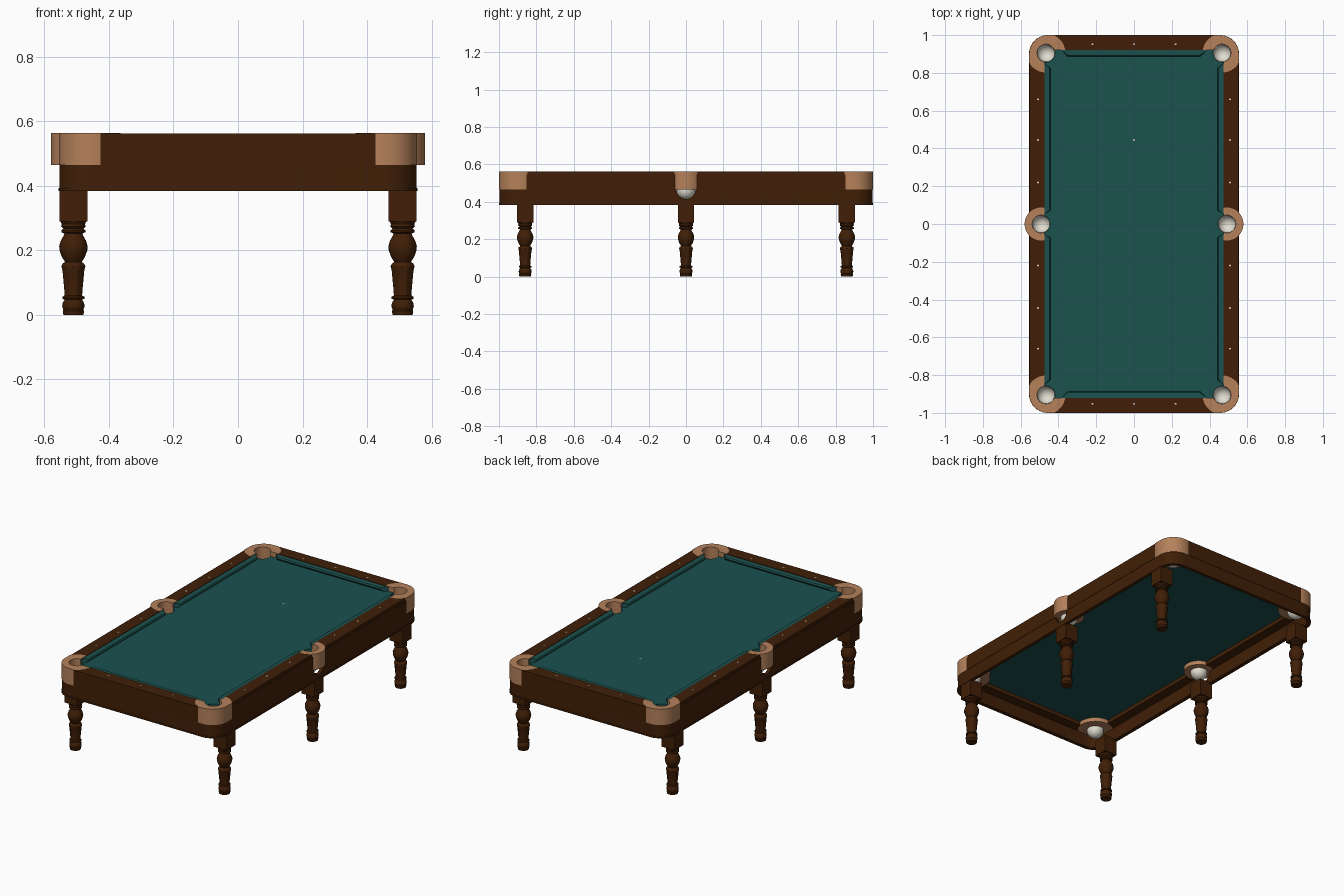
import bpy, bmesh, math
from mathutils import Matrix, Vector

cube = bpy.data.objects.get("Cube")
if cube:
    bpy.data.objects.remove(cube, do_unlink=True)


def material(name, rgb):
    m = bpy.data.materials.new(name)
    m.use_nodes = True
    m.diffuse_color = (*rgb, 1)
    m.node_tree.nodes["Principled BSDF"].inputs["Base Color"].default_value = (*rgb, 1)
    return m


WOOD = material("dark_wood", (0.052, 0.0135, 0.002))
TAN = material("tan_leather", (0.46, 0.22, 0.105))
CLOTH = material("green_cloth", (0.011, 0.083, 0.078))
IVORY = material("ivory", (0.75, 0.72, 0.63))

TOP, RAIL_LOW, APRON_LOW = 0.562, 0.465, 0.385
BED, BED_LOW = 0.533, 0.49
HALF_X, HALF_Y = 0.555, 1.0          # outer frame
OPEN_X, OPEN_Y = 0.475, 0.92         # opening inside the rails
HOLE = 0.047
CORNERS = [(sx * 0.466, sy * 0.905) for sx in (-1, 1) for sy in (-1, 1)]
SIDES = [(-0.492, 0), (0.492, 0)]


def finish(name, bm, mat, smooth=True):
    bmesh.ops.recalc_face_normals(bm, faces=bm.faces)
    me = bpy.data.meshes.new(name)
    bm.to_mesh(me)
    bm.free()
    me.materials.append(mat)
    ob = bpy.data.objects.new(name, me)
    bpy.context.collection.objects.link(ob)
    if smooth:
        shade(ob)
    return ob


def shade(ob):
    bpy.ops.object.select_all(action='DESELECT')
    ob.select_set(True)
    bpy.context.view_layer.objects.active = ob
    bpy.ops.object.shade_smooth_by_angle(angle=math.radians(35))


def prism(name, outline, z0, z1, mat):
    bm = bmesh.new()
    face = bm.faces.new([bm.verts.new((x, y, z0)) for x, y in outline])
    up = bmesh.ops.extrude_face_region(bm, geom=[face])["geom"]
    for v in up:
        if isinstance(v, bmesh.types.BMVert):
            v.co.z = z1
    return finish(name, bm, mat, False)


def rounded(hx, hy, r, steps=10):
    pts = []
    for k, (sx, sy) in enumerate([(1, 1), (-1, 1), (-1, -1), (1, -1)]):
        for i in range(steps + 1):
            a = math.pi / 2 * (k + i / steps)
            pts.append((sx * (hx - r) + r * math.cos(a), sy * (hy - r) + r * math.sin(a)))
    return pts


def rect(hx, hy, cx=0, cy=0):
    return [(cx + hx, cy + hy), (cx - hx, cy + hy), (cx - hx, cy - hy), (cx + hx, cy - hy)]


def circle(c, r, n=48):
    return [(c[0] + r * math.cos(math.tau * i / n), c[1] + r * math.sin(math.tau * i / n))
            for i in range(n)]


def boolean(ob, cutter, op='DIFFERENCE'):
    mod = ob.modifiers.new("cut", 'BOOLEAN')
    mod.operation, mod.solver, mod.object = op, 'EXACT', cutter
    deps = bpy.context.evaluated_depsgraph_get()
    me = bpy.data.meshes.new_from_object(ob.evaluated_get(deps))
    ob.modifiers.clear()
    ob.data = me
    bpy.data.objects.remove(cutter, do_unlink=True)


def frame(name, hx, hy, r, inner, z0, z1):
    ob = prism(name, rounded(hx, hy, r), z0, z1, WOOD)
    boolean(ob, prism("cutter", inner, z0 - 0.1, z1 + 0.1, WOOD))
    return ob


def lathe(name, profile, mat, loc, n=24, flutes=()):
    bm = bmesh.new()
    rings = []
    for k, (r, z) in enumerate(profile):
        ring = []
        for i in range(n):
            rr = r * (0.84 if k in flutes and i % 3 == 0 else 1)
            a = math.tau * i / n
            ring.append(bm.verts.new((rr * math.cos(a), rr * math.sin(a), z)))
        rings.append(ring)
    for a, b in zip(rings, rings[1:]):
        for i in range(n):
            j = (i + 1) % n
            bm.faces.new((a[i], a[j], b[j], b[i]))
    bm.faces.new(rings[0])
    bm.faces.new(rings[-1])
    bmesh.ops.translate(bm, verts=bm.verts, vec=Vector((*loc, 0)))
    return finish(name, bm, mat)


# Top rails, with room left for the castings and a shallow rebate along the long sides
rails = frame("top_rails", HALF_X, HALF_Y, 0.1, rect(OPEN_X, OPEN_Y), RAIL_LOW, TOP)
for c, r in [(c, 0.103) for c in CORNERS] + [(c, 0.087) for c in SIDES]:
    boolean(rails, prism("cutter", circle(c, r), 0.3, 0.7, WOOD))
for s in (-1, 1):
    boolean(rails, prism("cutter", rect(0.05, 0.95, s * 0.602), 0.546, 0.7, WOOD))
shade(rails)


# Leather castings: full collars under the bed, open to the table above it
def open_casting(cap, c):
    boolean(cap, prism("cutter", rect(OPEN_X, OPEN_Y), BED_LOW + 0.005, 0.7, TAN))
    boolean(cap, prism("cutter", circle(c, HOLE), 0.3, 0.7, TAN))
    shade(cap)


for i, c in enumerate(CORNERS):
    cap = prism(f"corner_casting_{i}", rounded(HALF_X, HALF_Y, 0.1), RAIL_LOW, TOP + 0.001, TAN)
    boolean(cap, prism("cutter", circle(c, 0.103), 0.3, 0.7, TAN), 'INTERSECT')
    open_casting(cap, c)
for i, c in enumerate(SIDES):
    open_casting(prism(f"side_casting_{i}", circle(c, 0.087), RAIL_LOW, TOP + 0.001, TAN), c)

# Apron with arched notches under the side pockets, and a bead along its foot
apron = frame("apron", HALF_X - 0.002, HALF_Y - 0.002, 0.1, rounded(0.533, 0.978, 0.08),
              APRON_LOW, RAIL_LOW)
notch = prism("cutter", circle((0, 0), 0.05, 32), -1, 1, WOOD)
notch.data.transform(Matrix.Translation((0, 0, RAIL_LOW)) @ Matrix.Rotation(math.pi / 2, 4, 'Y'))
boolean(apron, notch)
shade(apron)
shade(frame("apron_bead", HALF_X + 0.001, HALF_Y, 0.1, rounded(0.535, 0.98, 0.08),
            APRON_LOW - 0.002, APRON_LOW + 0.008))

# Cloth bed
bed = prism("cloth_bed", rect(OPEN_X + 0.002, OPEN_Y + 0.002), BED_LOW, BED, CLOTH)
for c in CORNERS + SIDES:
    boolean(bed, prism("cutter", circle(c, HOLE), 0.3, 0.7, CLOTH))


# Cushions: undercut noses with angled ends
def cushion(name, start, end, ends_back, ends_nose, swap, sign):
    bm = bmesh.new()
    section = [(start, TOP - 0.003, 0), (end + 0.005, TOP - 0.005, 1), (end, TOP - 0.013, 1),
               (start - 0.016, BED - 0.002, 0.5), (start, BED - 0.002, 0)]
    loops = []
    for k in (0, 1):
        loop = []
        for d, z, t in section:
            along = ends_back[k] + (ends_nose[k] - ends_back[k]) * t
            loop.append(bm.verts.new((along, sign * d, z) if swap else (sign * d, along, z)))
        loops.append(loop)
        bm.faces.new(loop)
    for i in range(5):
        j = (i + 1) % 5
        bm.faces.new((loops[0][i], loops[0][j], loops[1][j], loops[1][i]))
    finish(name, bm, CLOTH, False)


for s in (-1, 1):
    cushion(f"end_cushion_{s}", OPEN_Y, 0.887, (-0.385, 0.385), (-0.35, 0.35), True, s)
    for t in (-1, 1):
        cushion(f"side_cushion_{s}_{t}", OPEN_X, 0.442,
                (t * 0.053, t * 0.85), (t * 0.072, t * 0.825), False, s)

# Pocket cups: straight collar over a rounded bottom
arc = [math.pi / 2 * i / 10 for i in range(11)]
outer = [(max(0.049 * math.sin(a), 0.001), 0.461 - 0.049 * math.cos(a)) for a in arc]
inner = [(max(0.046 * math.sin(a), 0.001), 0.461 - 0.046 * math.cos(a)) for a in reversed(arc)]
collar = [(0.049, 0.467), (0.046, 0.467)]
for i, c in enumerate(CORNERS + SIDES):
    lathe(f"pocket_cup_{i}", outer + collar + inner, IVORY, c, 32)

# Turned legs with fluted shafts under square blocks
LEG = [(0.031, 0), (0.033, 0.012), (0.031, 0.016), (0.035, 0.027), (0.033, 0.037), (0.027, 0.047),
       (0.034, 0.05), (0.034, 0.056), (0.027, 0.06), (0.029, 0.075), (0.035, 0.138),
       (0.037, 0.15), (0.034, 0.158), (0.026, 0.164), (0.036, 0.18), (0.043, 0.2), (0.044, 0.213),
       (0.039, 0.23), (0.03, 0.246), (0.028, 0.252), (0.037, 0.256), (0.037, 0.262),
       (0.031, 0.267), (0.038, 0.274), (0.036, 0.282), (0.041, 0.292)]
for sx in (-1, 1):
    for row, y in enumerate((-0.86, 0, 0.86)):
        lathe(f"turned_leg_{sx}_{row}", LEG, WOOD, (sx * 0.51, y), flutes=(9, 10))
        prism(f"leg_block_{sx}_{row}", rect(0.0435, 0.0435, sx * 0.51, y), 0.29, 0.392, WOOD)

# Inlaid sight markers and the cloth spot
sights = [(s * 0.508, t * y) for s in (-1, 1) for t in (-1, 1) for y in (0.22, 0.445, 0.66)]
sights += [(x, s * 0.952) for s in (-1, 1) for x in (-0.22, 0, 0.22)]
for i, c in enumerate(sights):
    prism(f"sight_marker_{i}", circle(c, 0.005, 12), TOP - 0.002, TOP + 0.0005, IVORY)
prism("cloth_spot", circle((0, 0.445), 0.005, 12), BED - 0.002, BED + 0.0005, IVORY)
